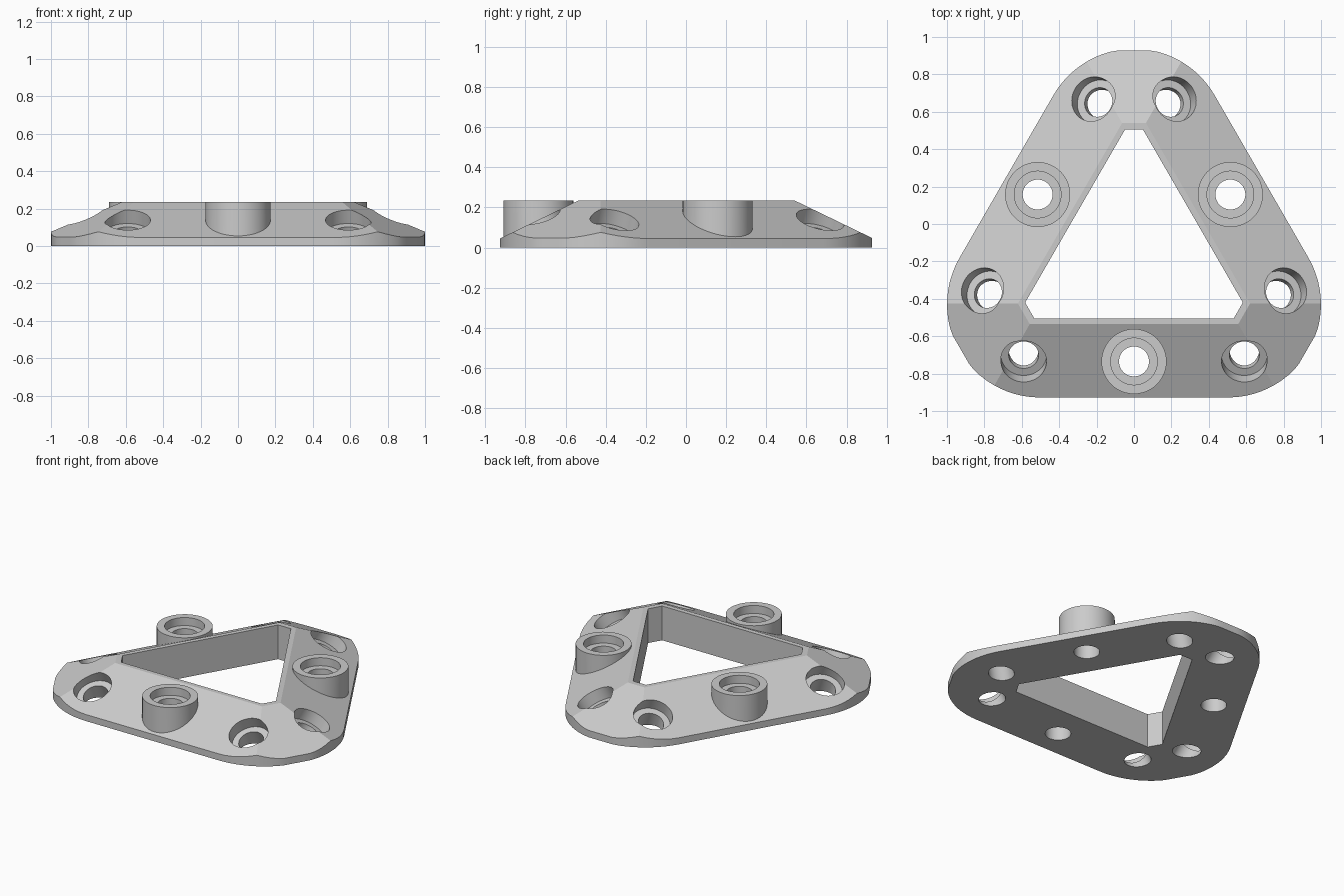
import bpy, bmesh, math
from mathutils import Vector, Matrix

if "Cube" in bpy.data.objects:
    bpy.data.objects.remove(bpy.data.objects["Cube"])

CY = -0.14                      # centre of the three-fold symmetry
TOP = 0.235                     # overall height
TILT = math.atan2(0.19, 0.3925)  # slope of the bevelled faces
RUN = 0.3925 / 0.19

grey = bpy.data.materials.new("light grey")
grey.diffuse_color = (0.6, 0.6, 0.6, 1)
grey.use_nodes = True
grey.node_tree.nodes["Principled BSDF"].inputs["Base Color"].default_value = grey.diffuse_color


def add_object(name, bm):
    bmesh.ops.recalc_face_normals(bm, faces=bm.faces)
    mesh = bpy.data.meshes.new(name)
    bm.to_mesh(mesh)
    bm.free()
    ob = bpy.data.objects.new(name, mesh)
    bpy.context.collection.objects.link(ob)
    mesh.materials.append(grey)
    return ob


def loft(name, low, z0, high, z1):
    bm = bmesh.new()
    a = [bm.verts.new((x, y, z0)) for x, y in low]
    b = [bm.verts.new((x, y, z1)) for x, y in high]
    bm.faces.new(a)
    bm.faces.new(b)
    for i in range(len(a)):
        j = (i + 1) % len(a)
        bm.faces.new((a[i], a[j], b[j], b[i]))
    return add_object(name, bm)


def cylinder(name, r, z0, z1, matrix):
    bm = bmesh.new()
    bmesh.ops.create_cone(bm, cap_ends=True, segments=48, radius1=r, radius2=r, depth=z1 - z0,
                          matrix=matrix @ Matrix.Translation((0, 0, (z0 + z1) / 2)))
    return add_object(name, bm)


def combine(body, tool, op):
    mod = body.modifiers.new(op, 'BOOLEAN')
    mod.operation, mod.object, mod.solver = op, tool, 'EXACT'
    bpy.context.view_layer.objects.active = body
    bpy.ops.object.modifier_apply(modifier=mod.name)
    bpy.data.objects.remove(tool)


def hexagon(side, corner):
    """Triangle with clipped corners, from the two apothems."""
    pts = []
    for k in range(3):
        ang = math.radians(90 + 120 * k)
        n, t = Vector((math.cos(ang), math.sin(ang))), Vector((-math.sin(ang), math.cos(ang)))
        w = (side - corner * 0.5) / math.cos(math.pi / 6)
        pts += [n * corner + t * s * w + Vector((0, CY)) for s in (-1, 1)]
    return pts


def rounded_outline(d=0.58, r=0.4975, limit=1.0675):
    """Rounded triangle with slightly flattened tips."""
    pts = []
    for k in range(3):
        ang = math.radians(90 + 120 * k)
        n, t = Vector((math.cos(ang), math.sin(ang))), Vector((-math.sin(ang), math.cos(ang)))
        for i in range(25):
            a = math.radians(-60 + 5 * i)
            pts.append(n * min(d + r * math.cos(a), limit) + t * r * math.sin(a) + Vector((0, CY)))
    return pts


# Rounded plate with bevelled upper faces
outline = rounded_outline()
frame = loft("triangular_frame", outline, 0, outline, 0.4)
low = -0.05
ext = (TOP - low) * RUN
combine(frame, loft("bevel", hexagon(0.395 + ext, 0.68 + ext), low, hexagon(0.395, 0.68), TOP), 'INTERSECT')

# Central opening
opening = hexagon(0.364, 0.644)
combine(frame, loft("opening", opening, -0.2, opening, 0.5), 'DIFFERENCE')

for k in range(3):
    side = Matrix.Translation((0, CY, 0)) @ Matrix.Rotation(math.radians(120 * k), 4, 'Z')
    # Upright boss with a counterbored hole
    boss = side @ Matrix.Translation((0, -0.595, 0))
    combine(frame, cylinder("boss", 0.174, 0.02, TOP, boss), 'UNION')
    combine(frame, cylinder("boss_bore", 0.125, TOP - 0.055, 0.5, boss), 'DIFFERENCE')
    combine(frame, cylinder("boss_hole", 0.08, -0.2, 0.5, boss), 'DIFFERENCE')
    # Pair of counterbored holes square to the sloping face
    for x in (-0.59, 0.59):
        screw = side @ Matrix.Translation((x, -0.595, 0.139)) @ Matrix.Rotation(TILT, 4, 'X')
        combine(frame, cylinder("slanted_bore", 0.122, -0.08, 0.3, screw), 'DIFFERENCE')
        combine(frame, cylinder("slanted_hole", 0.08, -0.4, 0.3, screw), 'DIFFERENCE')

frame.select_set(True)
bpy.context.view_layer.objects.active = frame
bpy.ops.object.shade_smooth_by_angle(angle=math.radians(20))
